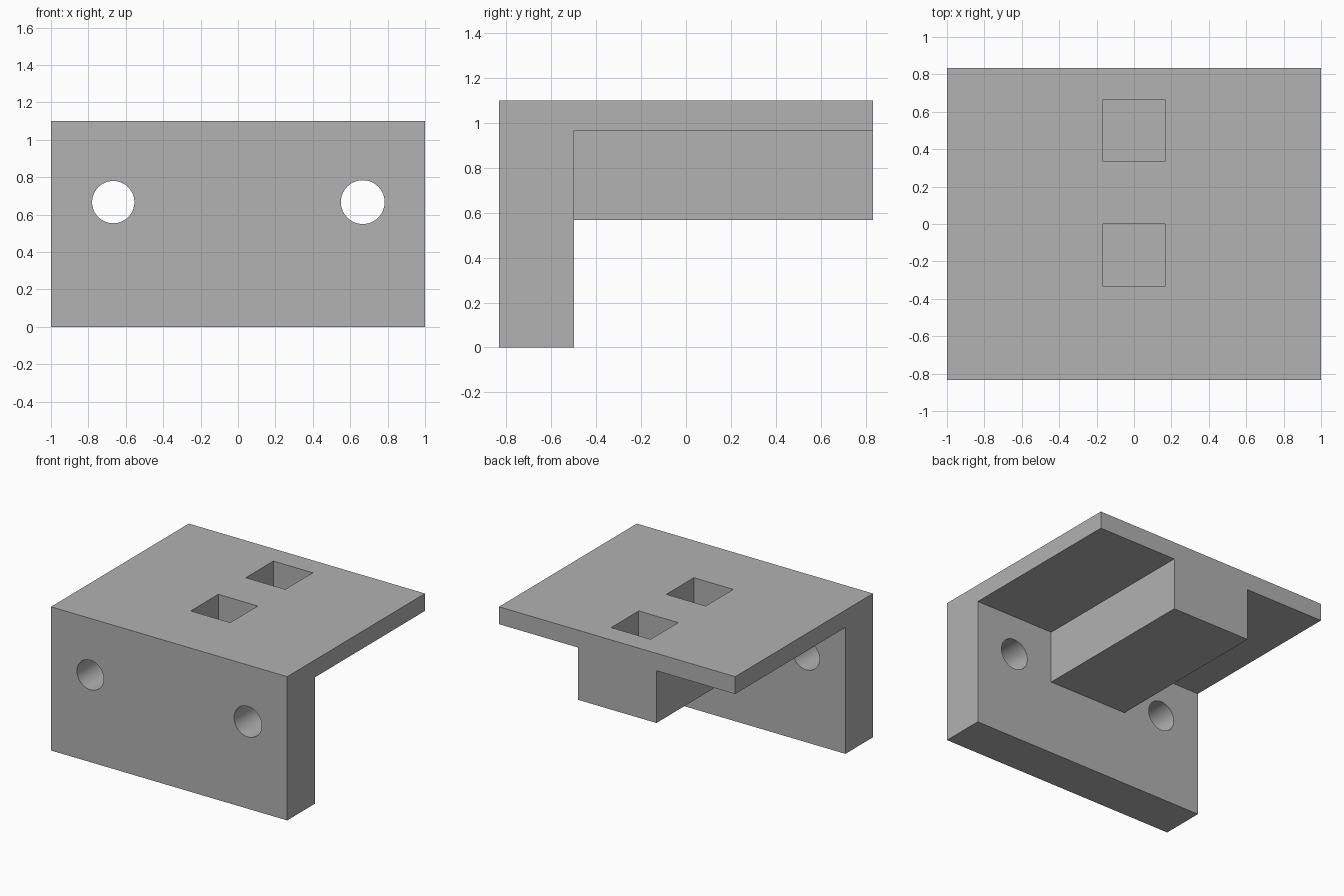
import bpy
import math

cube = bpy.data.objects.get("Cube")
if cube:
    bpy.data.objects.remove(cube, do_unlink=True)

grey = bpy.data.materials.new("plain grey")
grey.use_nodes = True
colour = (0.445, 0.445, 0.445, 1)
grey.diffuse_color = colour
grey.node_tree.nodes["Principled BSDF"].inputs["Base Color"].default_value = colour

WALL_BACK, DEPTH, TOP, SHELF_UNDER = -0.5, 0.833, 1.1, 0.967


def box(name, low, high):
    """Box between two opposite corners."""
    centre = [(a + b) / 2 for a, b in zip(low, high)]
    bpy.ops.mesh.primitive_cube_add(size=1, location=centre)
    ob = bpy.context.object
    ob.name = name
    ob.scale = [b - a for a, b in zip(low, high)]
    bpy.ops.object.transform_apply(location=True, rotation=True, scale=True)
    ob.data.materials.append(grey)
    return ob


def combine(target, other, operation):
    """Apply a boolean and remove the helper."""
    other.hide_render = True
    mod = target.modifiers.new(operation.lower(), 'BOOLEAN')
    mod.operation = operation
    mod.solver = 'EXACT'
    mod.object = other
    bpy.context.view_layer.objects.active = target
    bpy.ops.object.modifier_apply(modifier=mod.name)
    bpy.data.objects.remove(other, do_unlink=True)


# L-shaped bracket: extruded side profile of wall and shelf
profile = [(-DEPTH, 0), (WALL_BACK, 0), (WALL_BACK, SHELF_UNDER),
           (DEPTH, SHELF_UNDER), (DEPTH, TOP), (-DEPTH, TOP)]
n = len(profile)
verts = [(x, y, z) for x in (-1, 1) for y, z in profile]
faces = [list(range(n))[::-1], list(range(n, 2 * n))]
faces += [(i, (i + 1) % n, (i + 1) % n + n, i + n) for i in range(n)]
mesh = bpy.data.meshes.new("bracket")
mesh.from_pydata(verts, [], faces)
mesh.materials.append(grey)
bracket = bpy.data.objects.new("bracket", mesh)
bpy.context.collection.objects.link(bracket)

# Central block under the shelf
block = box("block", (-0.333, WALL_BACK - 0.1, 0.567), (0.333, DEPTH, TOP - 0.05))
combine(bracket, block, 'UNION')

# Square pockets in the top
for y in (-0.333, 0.333):
    pocket = box("pocket_cutter", (-0.167, y, TOP - 0.333), (0.167, y + 0.333, TOP + 0.1))
    combine(bracket, pocket, 'DIFFERENCE')

# Round bolt holes through the wall
for x, radius in ((-0.667, 0.113), (0.667, 0.117)):
    bpy.ops.mesh.primitive_cylinder_add(vertices=64, radius=radius, depth=0.6,
                                        location=(x, -0.667, 0.667),
                                        rotation=(math.pi / 2, 0, 0))
    hole = bpy.context.object
    hole.name = "hole_cutter"
    hole.data.materials.append(grey)
    combine(bracket, hole, 'DIFFERENCE')

# Smooth the holes, keep the edges sharp
bpy.ops.object.select_all(action='DESELECT')
bracket.select_set(True)
bpy.context.view_layer.objects.active = bracket
bpy.ops.object.shade_smooth_by_angle(angle=math.radians(30))
